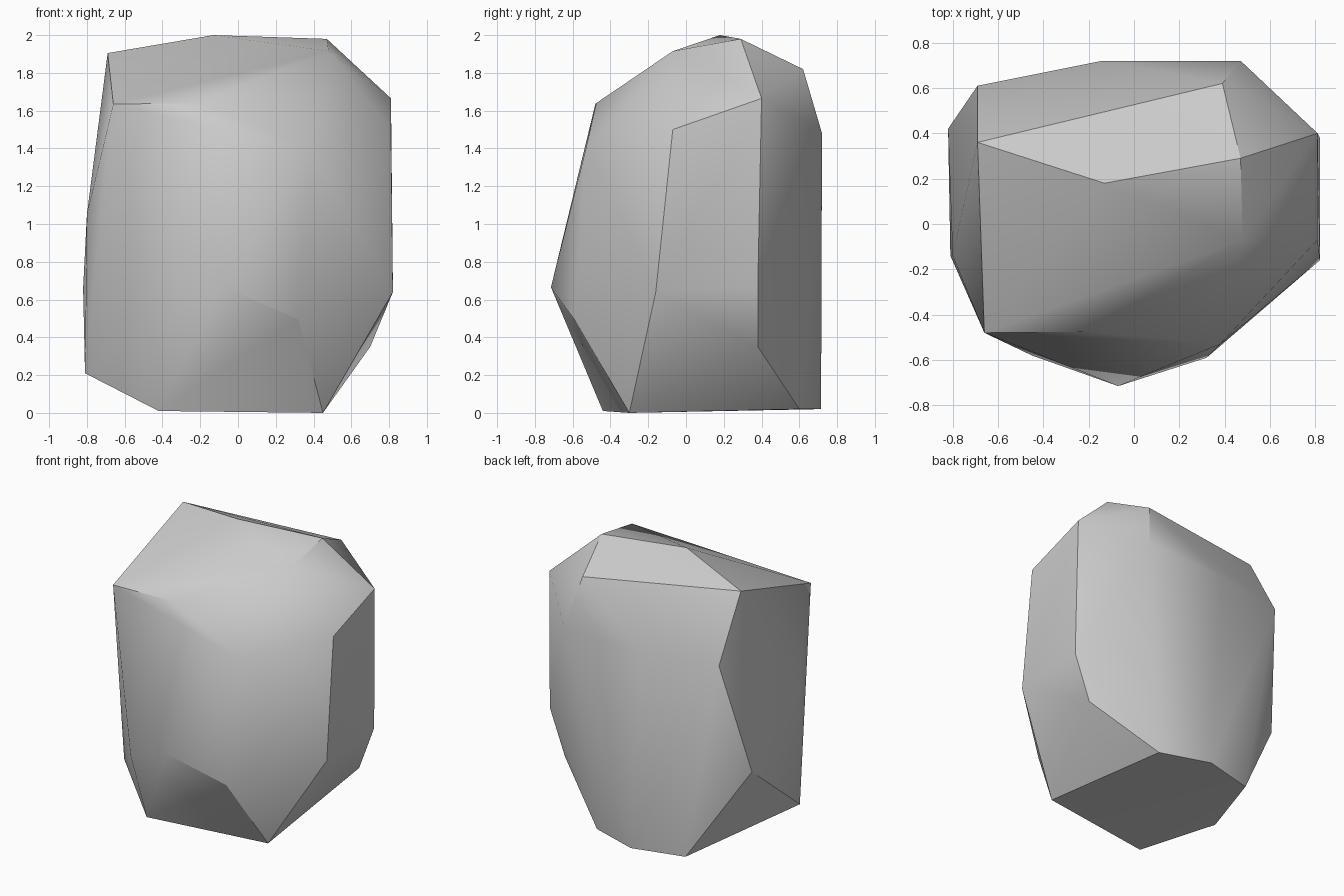
import bpy
import bmesh
import math

if "Cube" in bpy.data.objects:
    bpy.data.objects.remove(bpy.data.objects["Cube"], do_unlink=True)

# Corner points of the chiselled stone, in rings from top to base
crown = [(-0.13, 0.18, 2.0), (0.47, 0.29, 1.98), (0.48, -0.07, 1.915),
         (-0.69, 0.36, 1.905), (0.39, 0.62, 1.82)]
shoulder = [(-0.66, -0.48, 1.635), (-0.20, -0.475, 1.64), (0.38, -0.53, 1.40),
            (0.81, -0.07, 1.50), (0.81, 0.40, 1.665), (0.47, 0.72, 1.48),
            (-0.14, 0.72, 1.45), (-0.69, 0.61, 1.46), (-0.80, -0.14, 1.05)]
waist = [(-0.07, -0.715, 0.665), (0.32, -0.59, 0.495), (0.82, -0.16, 0.64),
         (0.82, 0.38, 0.67), (0.70, 0.38, 0.35), (-0.82, 0.42, 0.66),
         (-0.81, -0.14, 0.21), (-0.45, -0.58, 0.50)]
base = [(0.45, -0.30, 0.0), (0.29, 0.60, 0.02), (-0.06, 0.715, 0.02),
        (-0.43, 0.62, 0.02), (-0.42, -0.44, 0.01)]

# Wrap the points in a convex skin
bm = bmesh.new()
for p in crown + shoulder + waist + base:
    bm.verts.new(p)
bmesh.ops.convex_hull(bm, input=bm.verts[:])
bmesh.ops.delete(bm, geom=[v for v in bm.verts if not v.link_faces], context='VERTS')
bmesh.ops.recalc_face_normals(bm, faces=bm.faces[:])
mesh = bpy.data.meshes.new("rock")
bm.to_mesh(mesh)
bm.free()

rock = bpy.data.objects.new("rock", mesh)
bpy.context.collection.objects.link(rock)

# Plain stone grey
grey = bpy.data.materials.new("stone grey")
grey.use_nodes = True
colour = (0.6, 0.6, 0.6, 1.0)
grey.diffuse_color = colour
grey.node_tree.nodes["Principled BSDF"].inputs["Base Color"].default_value = colour
mesh.materials.append(grey)

# Soft facets with crisp main ridges
bpy.ops.object.select_all(action='DESELECT')
rock.select_set(True)
bpy.context.view_layer.objects.active = rock
bpy.ops.object.shade_smooth_by_angle(angle=math.radians(30))
